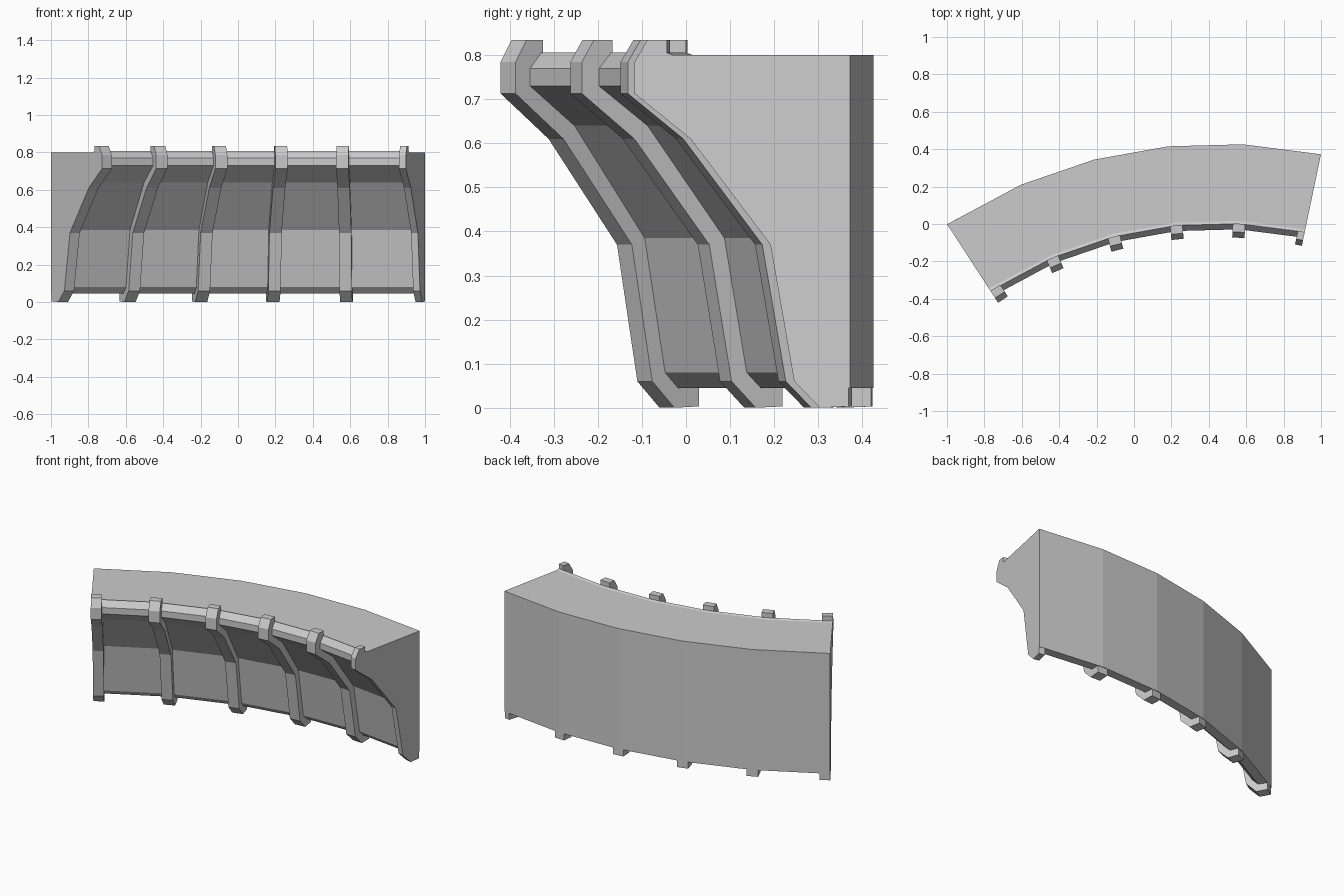
import bpy, bmesh
from math import sin, cos, radians
from mathutils import Vector

if "Cube" in bpy.data.objects:
    bpy.data.objects.remove(bpy.data.objects["Cube"])

CENTRE = Vector((0.454, -2.239, 0))   # centre of the wall's arc
RADIUS = 2.668                        # radius of the back face
STATIONS = [-33.0, -23.4, -14.5, -5.85, 2.75, 11.8]

# Cross-sections as (distance in front of the back face, height)
FRONT = [(0.055, 0.045), (0.09, 0.08), (0.145, 0.385), (0.335, 0.64),
         (0.455, 0.73), (0.455, 0.77), (0.425, 0.806)]
BODY = [(0, 0.045)] + FRONT + [(0.41, 0.8), (0, 0.8)]
RIB = [(0.004, 0.003), (0.07, 0.0), (0.13, 0.06), (0.185, 0.37), (0.37, 0.61),
       (0.50, 0.713), (0.50, 0.785), (0.47, 0.835), (0.425, 0.835)]
RIB += FRONT[::-1] + [(0.004, 0.045)]


def section(profile, angle, shift=0.0):
    """Place a profile on the arc, moved sideways along the tangent."""
    a = radians(angle)
    out, side = Vector((sin(a), cos(a), 0)), Vector((cos(a), -sin(a), 0))
    return [CENTRE + out * (RADIUS - s) + side * shift + Vector((0, 0, z))
            for s, z in profile]


def loft(name, sections):
    """Skin a row of matching sections and cap both ends."""
    bm = bmesh.new()
    rings = [[bm.verts.new(p) for p in sec] for sec in sections]
    n = len(rings[0])
    for r0, r1 in zip(rings, rings[1:]):
        for i in range(n):
            j = (i + 1) % n
            bm.faces.new((r0[i], r0[j], r1[j], r1[i]))
    caps = [bm.faces.new(rings[0]), bm.faces.new(rings[-1][::-1])]
    bmesh.ops.recalc_face_normals(bm, faces=bm.faces)
    bmesh.ops.triangulate(bm, faces=caps)
    mesh = bpy.data.meshes.new(name)
    bm.to_mesh(mesh)
    bm.free()
    obj = bpy.data.objects.new(name, mesh)
    bpy.context.collection.objects.link(obj)
    return obj


# Curved wall with its top rail and coved front
loft("curved_wall", [section(BODY, a) for a in STATIONS])

# Ribs: the two end ribs sit flush with the wall's ends
for i, a in enumerate(STATIONS):
    left, right = -0.033, 0.033
    if i == 0:
        left, right = 0.0, 0.062
    elif i == len(STATIONS) - 1:
        left, right = -0.037, 0.0
    loft(f"rib_{i + 1}", [section(RIB, a, left), section(RIB, a, right)])
